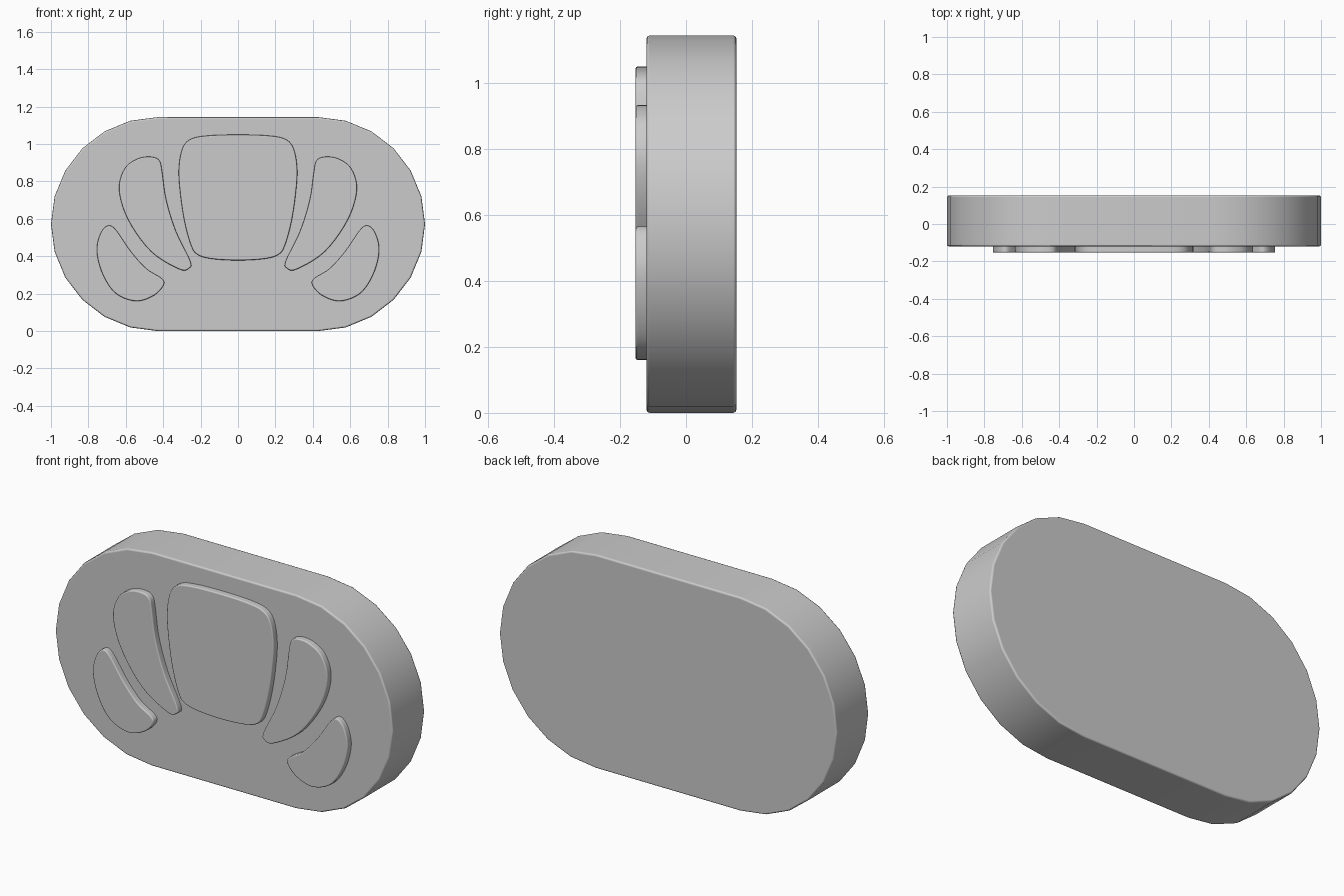
import bpy
import bmesh
import math
from mathutils import Vector

default_cube = bpy.data.objects.get("Cube")
if default_cube:
    bpy.data.objects.remove(default_cube, do_unlink=True)

# Single plain grey material
grey = bpy.data.materials.new("plain grey")
grey.use_nodes = True
colour = (0.6, 0.6, 0.6, 1)
grey.diffuse_color = colour
grey.node_tree.nodes["Principled BSDF"].inputs["Base Color"].default_value = colour


def smooth_loop(points, steps=5):
    """Closed Catmull-Rom curve through the given (x, z) points."""
    pts = [Vector(p) for p in points]
    count = len(pts)
    loop = []
    for i in range(count):
        a, b, c, d = (pts[(i + k) % count] for k in (-1, 0, 1, 2))
        for s in range(steps):
            t = s / steps
            loop.append(b + (c - a) * t / 2
                        + (a - b * 2.5 + c * 2 - d / 2) * t ** 2
                        + (b * 3 - a - c * 3 + d) * t ** 3 / 2)
    return loop


def slab(name, outline, front, back, bevel):
    """Extrude an (x, z) outline along y and round its rims."""
    bm = bmesh.new()
    face = bm.faces.new([bm.verts.new((x, front, z)) for x, z in outline])
    moved = bmesh.ops.extrude_face_region(bm, geom=[face], use_keep_orig=True)["geom"]
    verts = [g for g in moved if isinstance(g, bmesh.types.BMVert)]
    bmesh.ops.translate(bm, verts=verts, vec=(0, back - front, 0))
    bmesh.ops.recalc_face_normals(bm, faces=bm.faces)
    mesh = bpy.data.meshes.new(name)
    bm.to_mesh(mesh)
    bm.free()
    mesh.materials.append(grey)
    obj = bpy.data.objects.new(name, mesh)
    bpy.context.collection.objects.link(obj)
    bpy.ops.object.select_all(action="DESELECT")
    bpy.context.view_layer.objects.active = obj
    obj.select_set(True)
    bpy.ops.object.shade_smooth_by_angle(angle=math.radians(50))
    mod = obj.modifiers.new("rounded rim", "BEVEL")
    mod.width = bevel
    mod.segments = 2
    mod.limit_method = "ANGLE"
    mod.angle_limit = math.radians(60)
    mod.harden_normals = True
    return obj


# Body: stadium with coarse round ends
radius, half_straight = 0.572, 0.428
body = []
for side in (1, -1):
    for i in range(13):
        a = math.radians(90 - 15 * i)
        body.append((side * (half_straight + radius * math.cos(a)),
                     radius + side * radius * math.sin(a)))
slab("body", body, -0.12, 0.153, 0.01)

# Raised pads on the front
centre_half = [(0.15, 1.046), (0.25, 1.028), (0.298, 0.975), (0.317, 0.86),
               (0.307, 0.72), (0.285, 0.58), (0.25, 0.455), (0.215, 0.408),
               (0.14, 0.386)]
centre = ([(0, 1.05)] + centre_half + [(0, 0.378)]
          + [(-x, z) for x, z in reversed(centre_half)])
upper = [(0.465, 0.932), (0.42, 0.912), (0.405, 0.85), (0.383, 0.7),
         (0.33, 0.53), (0.255, 0.375), (0.262, 0.335), (0.315, 0.331),
         (0.465, 0.425), (0.588, 0.596), (0.636, 0.757), (0.605, 0.87),
         (0.535, 0.922)]
lower = [(0.695, 0.564), (0.652, 0.54), (0.572, 0.425), (0.49, 0.334),
         (0.408, 0.282), (0.398, 0.245), (0.45, 0.19), (0.545, 0.16),
         (0.652, 0.2), (0.722, 0.3), (0.755, 0.425), (0.736, 0.52)]

pad_front, pad_back, pad_bevel = -0.153, -0.11, 0.007
slab("centre_pad", smooth_loop(centre), pad_front, pad_back, pad_bevel)
for label, sign in (("left", 1), ("right", -1)):
    for part, points in (("upper_pad", upper), ("lower_pad", lower)):
        outline = smooth_loop([(sign * x, z) for x, z in points])
        slab(f"{label}_{part}", outline, pad_front, pad_back, pad_bevel)
